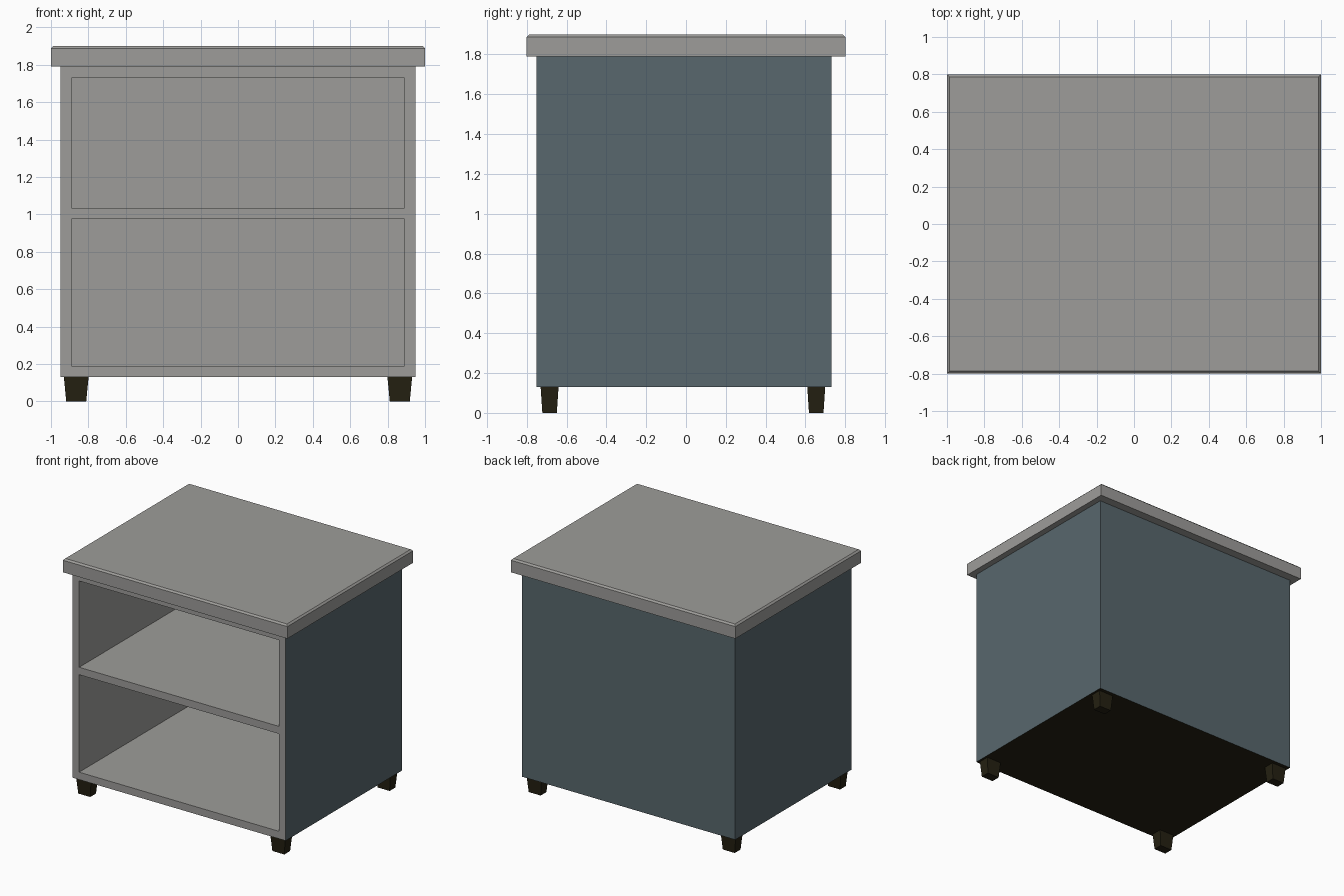
import bpy, bmesh
from mathutils import Vector

if "Cube" in bpy.data.objects:
    bpy.data.objects.remove(bpy.data.objects["Cube"])


def material(name, rgb):
    m = bpy.data.materials.new(name)
    m.diffuse_color = (*rgb, 1)
    m.use_nodes = True
    m.node_tree.nodes["Principled BSDF"].inputs["Base Color"].default_value = m.diffuse_color
    return m


GREY = material("warm grey", (0.340, 0.335, 0.322))
BLUE = material("slate blue", (0.098, 0.136, 0.153))
DARK = material("dark brown", (0.018, 0.015, 0.006))


def box(lo, hi):
    """New bmesh holding a box between two corners."""
    bm = bmesh.new()
    bmesh.ops.create_cube(bm, size=1)
    lo, hi = Vector(lo), Vector(hi)
    for v in bm.verts:
        v.co = Vector(l + (c + 0.5) * (h - l) for l, h, c in zip(lo, hi, v.co))
    return bm


def finish(name, bm, mats):
    bmesh.ops.recalc_face_normals(bm, faces=bm.faces)
    me = bpy.data.meshes.new(name)
    bm.to_mesh(me)
    bm.free()
    for m in mats:
        me.materials.append(m)
    ob = bpy.data.objects.new(name, me)
    bpy.context.collection.objects.link(ob)
    return ob


# Cabinet body with two open compartments
X, FRONT, BACK, BOTTOM, TOP = 0.95, -0.75, 0.73, 0.13, 1.79
OPEN_X, INNER_BACK = 0.89, 0.67
bays = [(0.19, 0.975), (1.035, 1.73)]

bm = box((-X, FRONT, BOTTOM), (X, BACK, TOP))
bm.normal_update()
for f in bm.faces:
    if abs(f.normal.x) > 0.5 or f.normal.y > 0.5:
        f.material_index = 1          # outer sides and back
    elif f.normal.z < -0.5:
        f.material_index = 2          # underside


def slice_front(co, axis):
    faces = [f for f in bm.faces if f.normal.y < -0.5]
    edges = {e for f in faces for e in f.edges}
    verts = {v for f in faces for v in f.verts}
    bmesh.ops.bisect_plane(bm, geom=faces + list(edges) + list(verts),
                           plane_co=co, plane_no=axis)
    bm.normal_update()


for x in (-OPEN_X, OPEN_X):
    slice_front((x, 0, 0), (1, 0, 0))
for bay in bays:
    for z in bay:
        slice_front((0, 0, z), (0, 0, 1))

cells = []
for f in bm.faces:
    c = f.calc_center_median()
    if f.normal.y < -0.5 and abs(c.x) < OPEN_X and any(a < c.z < b for a, b in bays):
        cells.append(f)
pushed = bmesh.ops.extrude_discrete_faces(bm, faces=cells)["faces"]
for v in {v for f in pushed for v in f.verts}:
    v.co.y = INNER_BACK
finish("cabinet_body", bm, [GREY, BLUE, DARK])

# Overhanging top slab with a small chamfer around its upper rim
bm = box((-1, -0.8, TOP), (1, 0.8, 1.9))
rim = [e for e in bm.edges if all(v.co.z > 1.85 for v in e.verts)]
bmesh.ops.bevel(bm, geom=rim, offset=0.013, segments=1, affect='EDGES')
finish("top_slab", bm, [GREY])

# Four tapered feet
for side, sx in (("left", -1), ("right", 1)):
    for place, y in (("front", -0.685), ("back", 0.654)):
        bm = box((-0.066, -0.045, 0), (0.066, 0.045, BOTTOM))
        for v in bm.verts:
            if v.co.z < 0.01:
                v.co.x *= 0.81
                v.co.y *= 0.81
        foot = finish(f"{place}_{side}_foot", bm, [DARK])
        foot.location = (sx * 0.865, y, 0)
